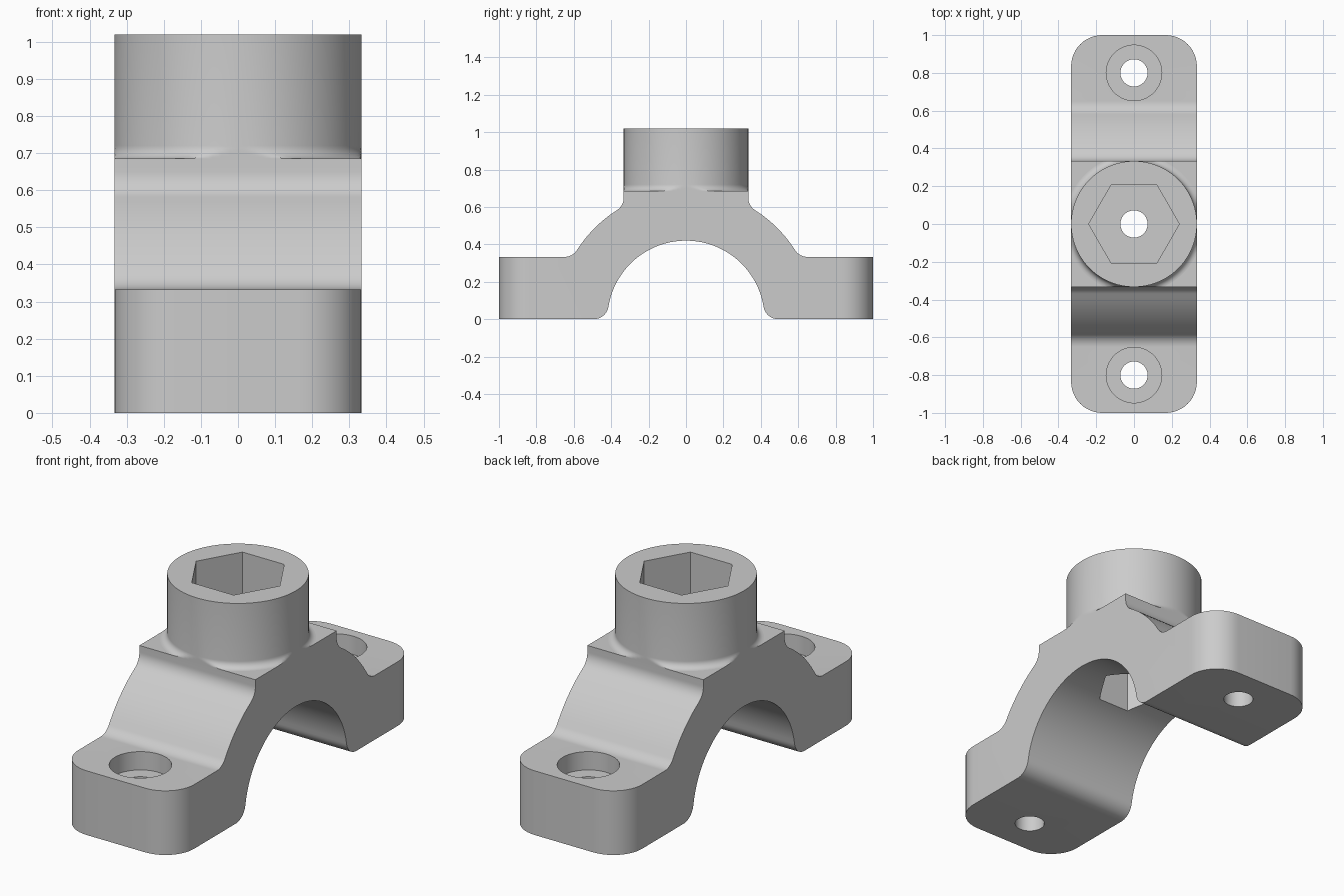
import bpy, bmesh
from math import sin, cos, pi, atan2, sqrt, radians

if "Cube" in bpy.data.objects:
    bpy.data.objects.remove(bpy.data.objects["Cube"])

W = 0.333         # half width of strap, and radius of the boss
FOOT = 0.333      # foot height
DECK = 0.685      # top of the bridge
TOP = 1.02        # top of the boss
INNER, OUTER, FILLET = 0.42, 0.69, 0.08

grey = bpy.data.materials.new("plain_grey")
grey.use_nodes = True
grey.diffuse_color = (0.6, 0.6, 0.6, 1)
grey.node_tree.nodes["Principled BSDF"].inputs["Base Color"].default_value = (0.6, 0.6, 0.6, 1)


def make_object(name, bm):
    bmesh.ops.recalc_face_normals(bm, faces=bm.faces)
    mesh = bpy.data.meshes.new(name)
    bm.to_mesh(mesh)
    bm.free()
    mesh.materials.append(grey)
    obj = bpy.data.objects.new(name, mesh)
    bpy.context.collection.objects.link(obj)
    return obj


def arc(cy, cz, r, a0, a1, n):
    return [(cy + r * cos(a0 + (a1 - a0) * i / n), cz + r * sin(a0 + (a1 - a0) * i / n))
            for i in range(n + 1)]


def activate(obj):
    bpy.ops.object.select_all(action='DESELECT')
    obj.select_set(True)
    bpy.context.view_layer.objects.active = obj


def cut(target, y, z0, z1, r, sides):
    """Cut a vertical prism out of the target."""
    bm = bmesh.new()
    bottom = [bm.verts.new((r * cos(2 * pi * i / sides), y + r * sin(2 * pi * i / sides), z0))
              for i in range(sides)]
    face = bm.faces.new(bottom)
    ext = bmesh.ops.extrude_face_region(bm, geom=[face])["geom"]
    bmesh.ops.translate(bm, vec=(0, 0, z1 - z0),
                        verts=[v for v in ext if isinstance(v, bmesh.types.BMVert)])
    cutter = make_object("cutter", bm)
    cutter.hide_render = True
    mod = target.modifiers.new("cut", 'BOOLEAN')
    mod.operation, mod.solver, mod.object = 'DIFFERENCE', 'EXACT', cutter
    activate(target)
    bpy.ops.object.modifier_apply(modifier=mod.name)
    bpy.data.objects.remove(cutter)


# Strap profile, one half in y and z, from the arch crown round to the deck
foot_y = sqrt((INNER + FILLET) ** 2 - FILLET ** 2)
inner_end = atan2(FILLET, foot_y)
low_z = FOOT + FILLET
low_y = sqrt((OUTER + FILLET) ** 2 - low_z ** 2)
low_a = atan2(low_z, low_y)
high_y = W + FILLET
high_z = sqrt((OUTER + FILLET) ** 2 - high_y ** 2)
high_a = atan2(high_z, high_y)
half = arc(0, 0, INNER, pi / 2, inner_end, 28)
half += arc(foot_y, FILLET, FILLET, pi + inner_end, 1.5 * pi, 10)[1:]
half += [(1, 0), (1, FOOT)]
half += arc(low_y, low_z, FILLET, 1.5 * pi, pi + low_a, 10)
half += arc(0, 0, OUTER, low_a, high_a, 12)[1:-1]
half += arc(high_y, high_z, FILLET, pi + high_a, pi, 10)
half += [(W, DECK)]
profile = half + [(-y, z) for y, z in reversed(half[1:])]

# Strap body with rounded foot corners
bm = bmesh.new()
side = bm.faces.new([bm.verts.new((-W, y, z)) for y, z in profile])
ext = bmesh.ops.extrude_face_region(bm, geom=[side])["geom"]
bmesh.ops.translate(bm, vec=(2 * W, 0, 0),
                    verts=[v for v in ext if isinstance(v, bmesh.types.BMVert)])
corners = [e for e in bm.edges
           if all(abs(abs(v.co.y) - 1) < 1e-4 for v in e.verts)
           and abs(e.verts[0].co.x - e.verts[1].co.x) < 1e-4]
bmesh.ops.bevel(bm, geom=corners, offset=0.165, segments=12, profile=0.5,
                affect='EDGES', clamp_overlap=False)
strap = make_object("arched_strap", bm)

# Counterbored bolt holes in the feet, nut pocket and centre hole in the crown
for y in (-0.8, 0.8):
    cut(strap, y, -0.1, 0.5, 0.072, 40)
    cut(strap, y, FOOT - 0.095, 0.5, 0.147, 56)
cut(strap, 0, 0.2, 0.61, 0.18, 6)
cut(strap, 0, 0.5, 0.8, 0.072, 40)

# Round boss with a base fillet trimmed to the strap width
SIDES, R = 96, 0.035
rings = [(W, TOP)] + arc(W + R, DECK + R, R, pi, 1.5 * pi, 8)
bm = bmesh.new()
loops = []
for r, z in rings:
    pts = [(r * cos(2 * pi * i / SIDES), r * sin(2 * pi * i / SIDES)) for i in range(SIDES)]
    loops.append([bm.verts.new((max(-W, min(W, x)), max(-W, min(W, y)), z)) for x, y in pts])
for a, b in zip(loops, loops[1:]):
    for i in range(SIDES):
        j = (i + 1) % SIDES
        bm.faces.new((a[i], a[j], b[j], b[i]))
bm.faces.new(loops[0])
bm.faces.new(loops[-1])
boss = make_object("socket_boss", bm)
cut(boss, 0, 0.75, TOP + 0.1, 0.24, 6)
cut(boss, 0, 0.6, 0.8, 0.072, 40)

for obj in (strap, boss):
    activate(obj)
    bpy.ops.object.shade_smooth_by_angle(angle=radians(30))
